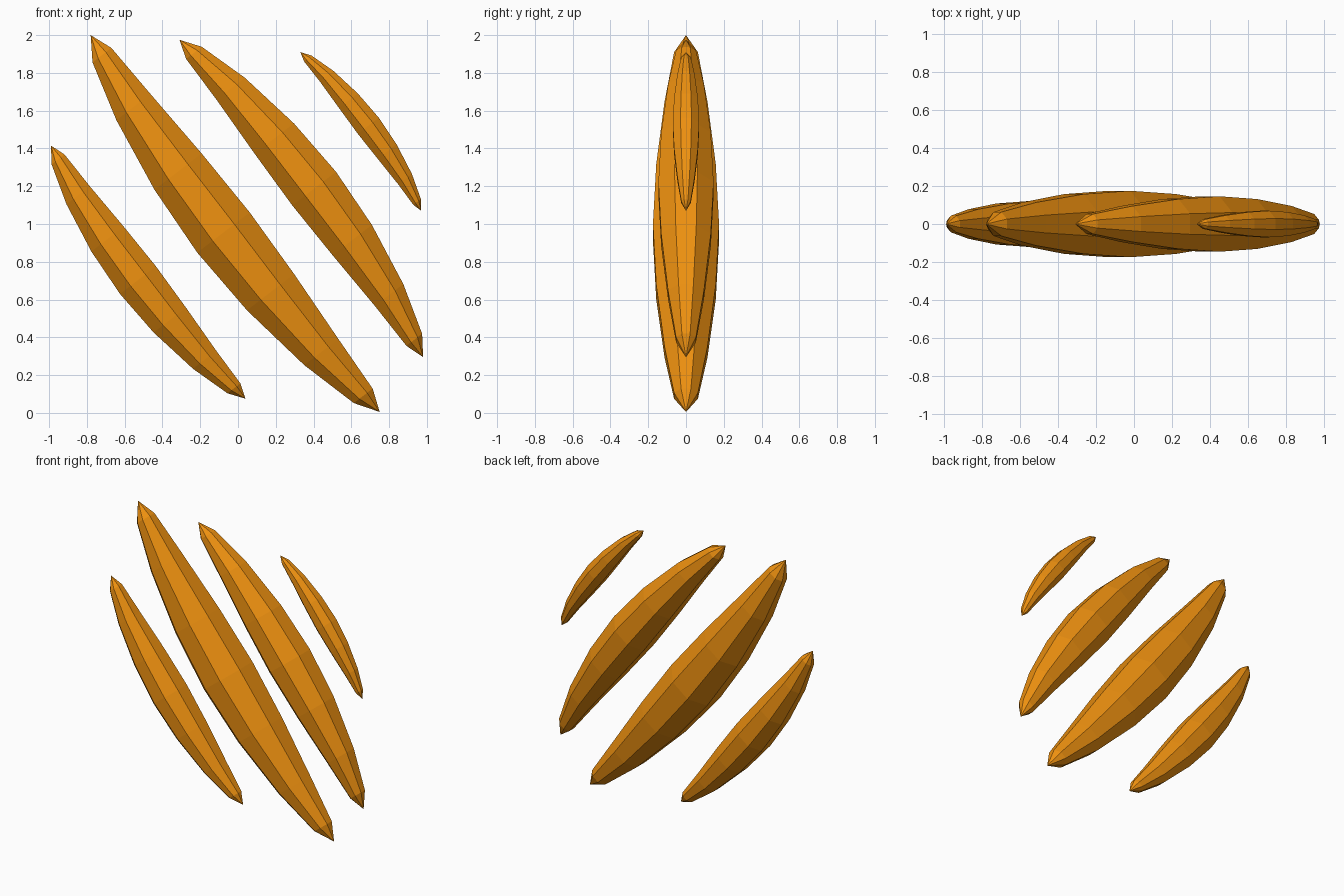
import bpy, bmesh, math
from mathutils import Vector

if "Cube" in bpy.data.objects:
    bpy.data.objects.remove(bpy.data.objects["Cube"])

mat = bpy.data.materials.new("orange")
mat.diffuse_color = (0.85, 0.28, 0.005, 1)
mat.use_nodes = True
mat.node_tree.nodes["Principled BSDF"].inputs["Base Color"].default_value = mat.diffuse_color

SIDES = 8
# half profile: position along the chord, relative radius, relative bow
HALF = [(0.048, 0.36, 0.22), (0.175, 0.65, 0.67), (0.34, 0.90, 0.93)]
PROFILE = HALF + [(0.5, 1, 1)] + [(1 - t, r, b) for t, r, b in reversed(HALF)]


def slash(name, top, bottom, radius, bow):
    """Faceted spindle between two tips, bowed sideways in the xz plane."""
    a = Vector((top[0], 0, top[1]))
    b = Vector((bottom[0], 0, bottom[1]))
    d = (b - a).normalized()
    n = Vector((-d.z, 0, d.x))
    y = Vector((0, 1, 0))
    bm = bmesh.new()
    tip_a, tip_b = bm.verts.new(a), bm.verts.new(b)
    rings = []
    for t, r, k in PROFILE:
        c = a.lerp(b, t) + n * bow * k
        rad = radius * r / math.cos(math.pi / SIDES)
        angles = [(i + 0.5) * math.tau / SIDES for i in range(SIDES)]
        rings.append([bm.verts.new(c + rad * (n * math.cos(w) + y * math.sin(w)))
                      for w in angles])
    for i in range(SIDES):
        j = (i + 1) % SIDES
        bm.faces.new((tip_a, rings[0][i], rings[0][j]))
        bm.faces.new((tip_b, rings[-1][j], rings[-1][i]))
        for p, q in zip(rings, rings[1:]):
            bm.faces.new((p[i], q[i], q[j], p[j]))
    bmesh.ops.recalc_face_normals(bm, faces=bm.faces[:])
    me = bpy.data.meshes.new(name)
    bm.to_mesh(me)
    bm.free()
    me.materials.append(mat)
    ob = bpy.data.objects.new(name, me)
    bpy.context.collection.objects.link(ob)


# four diagonal slashes, left to right
slash("slash_left", (-0.99, 1.415), (0.04, 0.075), 0.12, -0.069)
slash("slash_main", (-0.78, 2.0), (0.75, 0.005), 0.175, -0.078)
slash("slash_right", (-0.31, 1.975), (0.98, 0.295), 0.146, 0.086)
slash("slash_small", (0.33, 1.91), (0.97, 1.07), 0.07, 0.05)
